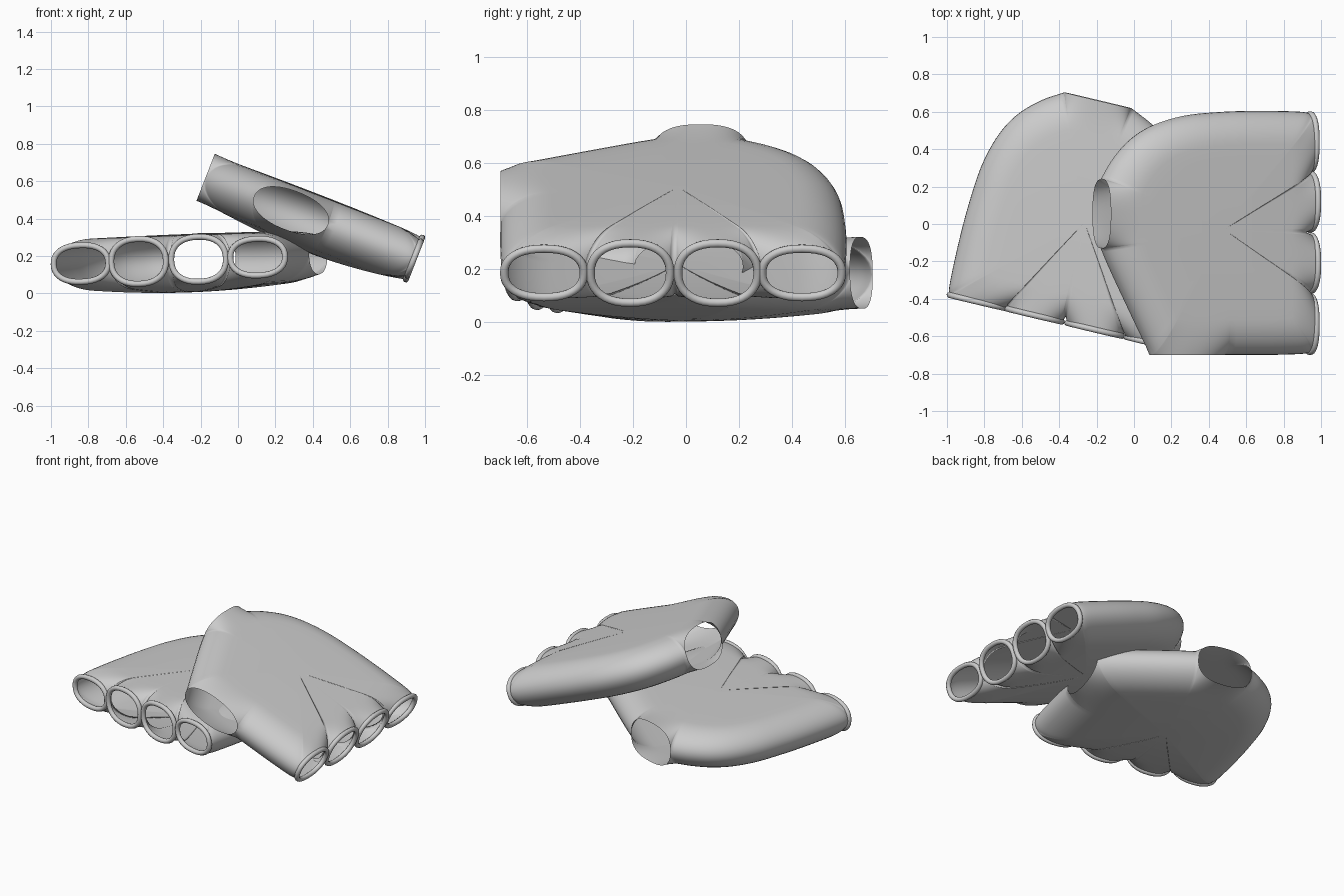
import bpy, bmesh, math
from mathutils import Matrix, Vector

if "Cube" in bpy.data.objects:
    bpy.data.objects.remove(bpy.data.objects["Cube"])

# Local glove frame: d = distance back from finger row, v = across, w = thickness
FINGERS = [(-0.535, 0.098), (-0.21, 0.12), (0.12, 0.12), (0.437, 0.098)]   # (v centre, half height)
FINGER_HALF = 0.15
CENTRE = Vector((0.55, -0.03))
HALF, EDGE, REACH = 0.127, 0.17, 0.6


def hole(a, b, height, power, n=28):
    """Edge points along an opening, with the half height of its rim."""
    a, b = Vector(a), Vector(b)
    pts = []
    for i in range(n + 1):
        s = -math.cos(math.pi * i / n)
        h = height * max(0.0, 1 - abs(s) ** power) ** (1 / power)
        pts.append((a.lerp(b, (s + 1) / 2), h if 0 < i < n else 0.0))
    return pts


def wall(points, n=6):
    """Smooth closed edge through a few points."""
    p = [Vector(q) for q in points]
    p = [2 * p[0] - p[1]] + p + [2 * p[-1] - p[-2]]
    out = []
    for i in range(1, len(p) - 2):
        for k in range(n):
            t = k / n
            out.append((0.5 * (2 * p[i] + (p[i + 1] - p[i - 1]) * t
                        + (2 * p[i - 1] - 5 * p[i] + 4 * p[i + 1] - p[i + 2]) * t ** 2
                        + (3 * p[i] - p[i - 1] - 3 * p[i + 1] + p[i + 2]) * t ** 3), 0.0))
    return out[1:]


def glove_outline():
    o = []
    for i, (c, h) in enumerate(FINGERS):
        o += hole((0, c - FINGER_HALF), (0, c + FINGER_HALF), h, 2.3)
        if i < 3:   # notch between fingers
            o.append((Vector((0.035, (c + FINGERS[i + 1][0]) / 2)), 0.0))
    o += wall([(0, 0.587), (0.06, 0.6), (0.28, 0.605), (0.5, 0.6), (0.72, 0.58),
               (0.9, 0.53), (1.03, 0.455), (1.13, 0.35), (1.2, 0.24)])
    o += hole((1.2, 0.24), (1.2, -0.13), 0.135, 2.6)                 # wrist
    o += wall([(1.2, -0.13), (1.15, -0.24), (1.04, -0.46), (0.92, -0.695)])
    o += hole((0.92, -0.7), (0.5, -0.7), 0.105, 2.2)                 # thumb
    o += wall([(0.5, -0.7), (0.25, -0.7), (0.06, -0.695), (0, -0.685)])
    return o


def finish(bm, name, matrix):
    bmesh.ops.remove_doubles(bm, verts=bm.verts, dist=0.0004)
    bm.transform(matrix)
    bmesh.ops.recalc_face_normals(bm, faces=bm.faces)
    for f in bm.faces:
        f.smooth = True
    me = bpy.data.meshes.new(name)
    bm.to_mesh(me)
    bm.free()
    bpy.context.collection.objects.link(bpy.data.objects.new(name, me))


def make_body(name, matrix):
    bm = bmesh.new()
    outline = glove_outline()
    n = len(outline)
    # inset distances: dense over the rounded rim, then across the flat palm
    dists = [EDGE * (1 - math.cos(math.pi / 2 * j / 9)) for j in range(10)]
    dists += [EDGE + (REACH - EDGE) * j / 7 for j in range(1, 7)]
    for side in (1, -1):
        bulge = 0.008 if side > 0 else 0.05
        rings = []
        for dist in dists:
            t = 1 - dist / REACH
            k2 = 1 - (1 - min(dist / EDGE, 1)) ** 2
            ring = []
            for p, h in outline:
                q = CENTRE + (p - CENTRE) * t
                w = math.sqrt(h * h + (HALF ** 2 - h * h) * k2) + bulge * (1 - t * t) ** 1.2
                ring.append(bm.verts.new((q.x, q.y, side * w)))
            rings.append(ring)
        for a, b in zip(rings, rings[1:]):
            for i in range(n):
                j = (i + 1) % n
                bm.faces.new((a[i], a[j], b[j], b[i]))
        tip = bm.verts.new((CENTRE.x, CENTRE.y, side * (HALF + bulge)))
        for i in range(n):
            bm.faces.new((rings[-1][i], rings[-1][(i + 1) % n], tip))
    finish(bm, name, matrix)


def make_hems(name, matrix, tube=0.016, n=40, m=10):
    """Rolled hem around each finger opening."""
    bm = bmesh.new()
    for c, h in FINGERS:
        grid = []
        for i in range(n):
            a = 2 * math.pi * i / n
            ca, sa = math.cos(a), math.sin(a)
            e = 2 / 2.3
            v = FINGER_HALF * math.copysign(abs(ca) ** e, ca)
            w = h * math.copysign(abs(sa) ** e, sa)
            row = []
            for j in range(m):
                b = 2 * math.pi * j / m
                r = tube * math.cos(b)
                row.append(bm.verts.new((0.004 + tube * math.sin(b), c + v + r * ca, w + r * sa)))
            grid.append(row)
        for i in range(n):
            for j in range(m):
                i2, j2 = (i + 1) % n, (j + 1) % m
                bm.faces.new((grid[i][j], grid[i2][j], grid[i2][j2], grid[i][j2]))
    finish(bm, name, matrix)


def frame(d_axis, v_axis, origin):
    """Placement matrix from the back and across directions (w points up)."""
    d, v = Vector(d_axis).normalized(), Vector(v_axis).normalized()
    w = d.cross(v)
    if w.z < 0:      # mirrored hand keeps its back facing up
        w = -w
    m = Matrix((d, v, w)).transposed().to_4x4()
    m.translation = Vector(origin)
    return m


tilt = math.radians(21.3)
placements = {
    "leaning_glove": frame((-math.cos(tilt), 0, math.sin(tilt)), (0, 1, 0), (0.945, 0, 0.185)),
    "flat_glove": frame((0.231, 0.973, 0.012), (-0.973, 0.231, -0.035), (-0.416, -0.519, 0.175)),
}
for name, matrix in placements.items():
    make_body(name, matrix)
    make_hems(name + "_finger_hems", matrix)
